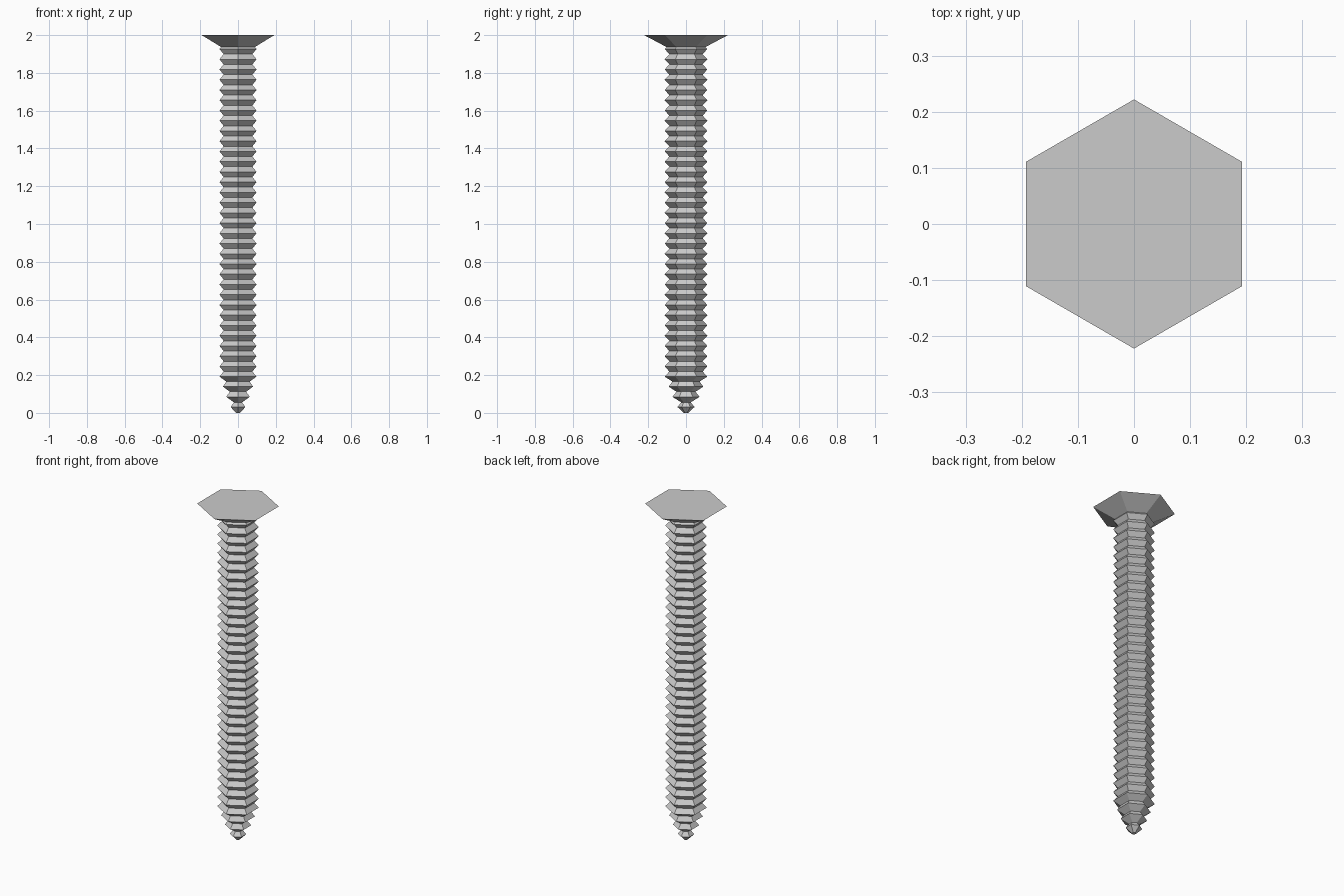
import bpy, bmesh, math

if "Cube" in bpy.data.objects:
    bpy.data.objects.remove(bpy.data.objects["Cube"])

SIDES = 6


def lathe_hex(name, profile):
    """Stack six-sided rings (radius, z) with corners on +-y and cap both ends."""
    bm = bmesh.new()
    rings = []
    for r, z in profile:
        rings.append([bm.verts.new((r * math.cos(math.pi / 2 + i * math.tau / SIDES),
                                    r * math.sin(math.pi / 2 + i * math.tau / SIDES), z))
                      for i in range(SIDES)])
    for a, b in zip(rings, rings[1:]):
        for i in range(SIDES):
            j = (i + 1) % SIDES
            bm.faces.new((a[i], a[j], b[j], b[i]))
    bm.faces.new(rings[0][::-1])
    bm.faces.new(rings[-1])
    mesh = bpy.data.meshes.new(name)
    bm.to_mesh(mesh)
    bm.free()
    obj = bpy.data.objects.new(name, mesh)
    bpy.context.collection.objects.link(obj)
    return obj


# Threaded shank: tapered tip followed by evenly spaced ridges
pitch = 0.0542
profile = [(0.012, 0.0), (0.045, 0.031), (0.025, 0.056), (0.072, 0.085),
           (0.05, 0.112), (0.092, 0.139), (0.072, 0.166)]
for k in range(33):
    z = 0.192 + k * pitch
    profile += [(0.113, z), (0.088, z + pitch / 2)]
lathe_hex("threaded_shank", profile)

# Countersunk hexagonal head
lathe_hex("screw_head", [(0.09, 1.93), (0.222, 2.0)])
